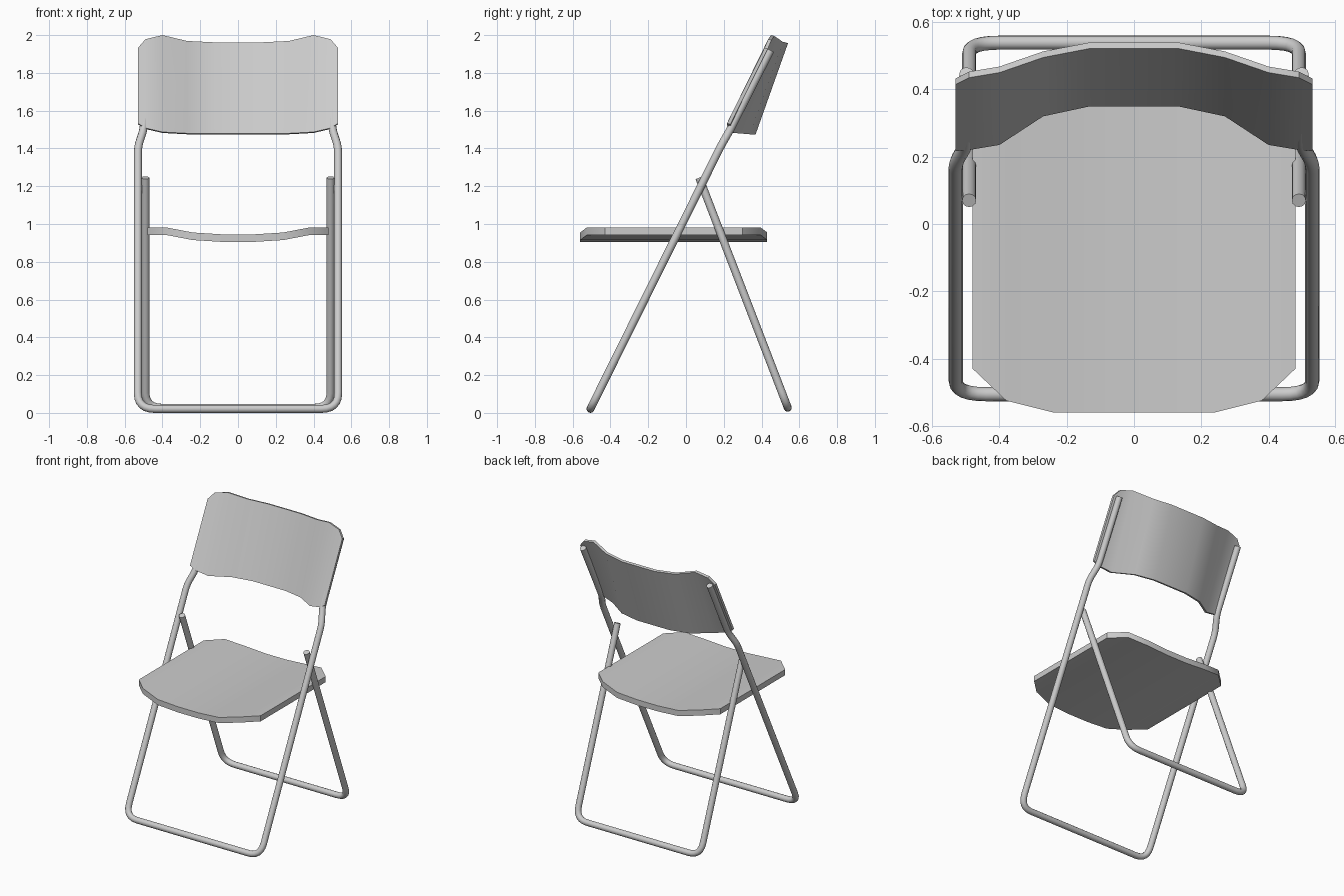
import bpy, bmesh, math
from mathutils import Vector

if "Cube" in bpy.data.objects:
    bpy.data.objects.remove(bpy.data.objects["Cube"])


def finish(ob, angle):
    bpy.ops.object.select_all(action='DESELECT')
    bpy.context.view_layer.objects.active = ob
    ob.select_set(True)
    if ob.type == 'CURVE':
        bpy.ops.object.convert(target='MESH')
        ob = bpy.context.object
    bpy.ops.object.shade_smooth_by_angle(angle=math.radians(angle))


def rounded(points, radii, steps=6):
    """Replace each corner that has a radius by a short curve."""
    out = []
    for i, (p, r) in enumerate(zip(points, radii)):
        p = Vector(p)
        if r == 0:
            out.append(p)
            continue
        a = p + (Vector(points[i - 1]) - p).normalized() * r
        b = p + (Vector(points[i + 1]) - p).normalized() * r
        for k in range(steps + 1):
            t = k / steps
            out.append(a * (1 - t) ** 2 + p * 2 * t * (1 - t) + b * t * t)
    return out


def tube(name, half, radii, r=0.021):
    """U-shaped tube: half path from the upper end to the floor corner, mirrored in x."""
    pts = half + [(-x, y, z) for x, y, z in reversed(half)]
    path = rounded(pts, radii + radii[::-1])
    cu = bpy.data.curves.new(name, 'CURVE')
    cu.dimensions = '3D'
    cu.bevel_depth = r
    cu.bevel_resolution = 4
    cu.use_fill_caps = True
    sp = cu.splines.new('POLY')
    sp.points.add(len(path) - 1)
    for q, p in zip(sp.points, path):
        q.co = (*p, 1)
    ob = bpy.data.objects.new(name, cu)
    bpy.context.collection.objects.link(ob)
    finish(ob, 40)


def panel(name, half, offset):
    """Bent sheet: columns (x, (y, z) start, (y, z) end), mirrored in x, thickened by offset."""
    cols = [(-x, a, b) for x, a, b in reversed(half)] + half
    bm = bmesh.new()
    off = Vector(offset)
    rows = []
    for x, a, b in cols:
        p, q = Vector((x, *a)), Vector((x, *b))
        rows.append([bm.verts.new(v) for v in (p, q, q + off, p + off)])
    for m, n in zip(rows, rows[1:]):
        for k in range(4):
            j = (k + 1) % 4
            bm.faces.new((m[k], m[j], n[j], n[k]))
    bm.faces.new(rows[0])
    bm.faces.new(rows[-1][::-1])
    bmesh.ops.recalc_face_normals(bm, faces=bm.faces)
    me = bpy.data.meshes.new(name)
    bm.to_mesh(me)
    bm.free()
    ob = bpy.data.objects.new(name, me)
    bpy.context.collection.objects.link(ob)
    finish(ob, 35)


# Front legs that continue up behind the backrest
tube("front_leg_frame",
     [(0.498, 0.447, 1.92), (0.498, 0.237, 1.505), (0.53, 0.183, 1.41), (0.53, -0.506, 0.021)],
     [0, 0.04, 0.04, 0.09])

# Rear legs
tube("rear_leg_frame",
     [(0.49, 0.07, 1.245), (0.49, 0.539, 0.027)],
     [0, 0.09])

# Seat, dished across its width
panel("seat",
      [(0.08, (-0.56, 0.945), (0.43, 0.945)),
       (0.24, (-0.56, 0.955), (0.43, 0.955)),
       (0.38, (-0.525, 0.982), (0.395, 0.982)),
       (0.48, (-0.43, 0.982), (0.30, 0.982))],
      (0, 0, -0.04))

# Backrest, curved around the sitter
panel("backrest",
      [(0.13, (0.35, 1.478), (0.522, 1.962)),
       (0.27, (0.32, 1.48), (0.495, 1.969)),
       (0.40, (0.235, 1.487), (0.45, 2.0)),
       (0.49, (0.22, 1.508), (0.435, 1.978)),
       (0.53, (0.217, 1.533), (0.415, 1.932))],
      (0, 0.018, -0.005))
